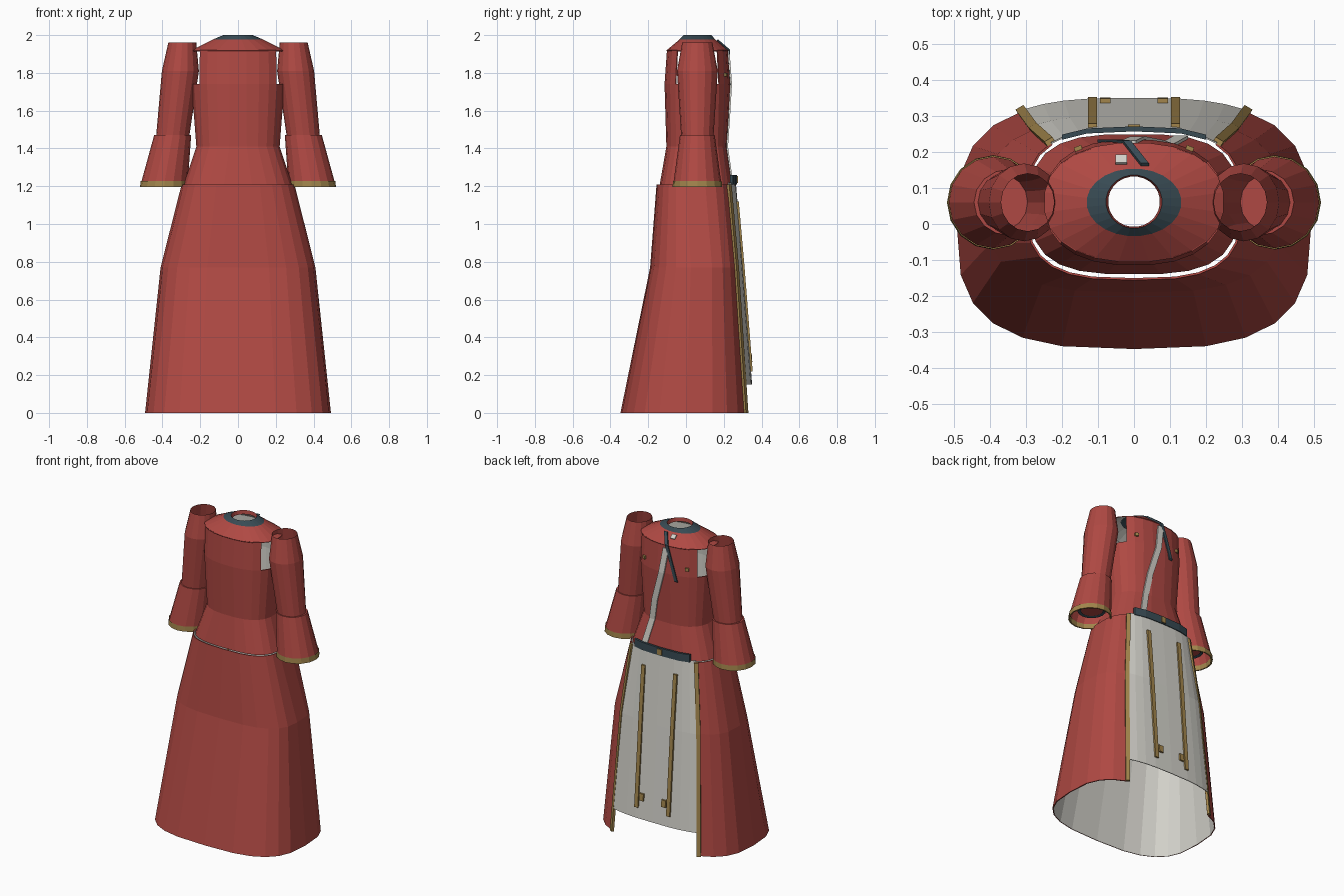
import bpy, bmesh, math
from mathutils import Vector

if "Cube" in bpy.data.objects:
    bpy.data.objects.remove(bpy.data.objects["Cube"])


def material(name, rgb):
    m = bpy.data.materials.new(name)
    m.diffuse_color = (*rgb, 1)
    m.use_nodes = True
    m.node_tree.nodes["Principled BSDF"].inputs["Base Color"].default_value = m.diffuse_color
    return m


RED = material("red cloth", (0.43, 0.066, 0.056))
GREY = material("pale lining", (0.66, 0.65, 0.60))
TEAL = material("dark teal", (0.040, 0.070, 0.088))
GOLD = material("dull gold", (0.36, 0.235, 0.072))


def make(name, bm, mats, recalc=False):
    if recalc:
        bmesh.ops.recalc_face_normals(bm, faces=bm.faces)
    me = bpy.data.meshes.new(name)
    bm.to_mesh(me)
    bm.free()
    for m in mats:
        me.materials.append(m)
    ob = bpy.data.objects.new(name, me)
    bpy.context.collection.objects.link(ob)
    return ob


def oval(ring, t):
    """Point on a squarish oval; ring = z, half width, front y, back y, exponent."""
    z, rx, y0, y1, n = ring
    c, s = math.cos(t), math.sin(t)
    x = math.copysign(abs(c) ** (2 / n), c) * rx
    y = math.copysign(abs(s) ** (2 / n), s) * (y1 - y0) / 2
    return Vector((x, (y0 + y1) / 2 + y, z))


def back_y(rings, x, z):
    """Back surface depth of a body at x, z."""
    for a, b in zip(rings, rings[1:]):
        if a[0] <= z <= b[0]:
            f = (z - a[0]) / (b[0] - a[0])
            _, rx, y0, y1, n = [p + (q - p) * f for p, q in zip(a, b)]
            return (y0 + y1) / 2 + (1 - min(1, abs(x) / rx) ** n) ** (1 / n) * (y1 - y0) / 2
    return rings[-1][3]


def loft(name, sections, mats, closed=True, keep=None, cap=False, rule=None):
    bm = bmesh.new()
    rows = [[bm.verts.new(p) for p in s] for s in sections]
    n = len(rows[0])
    for i, (a, b) in enumerate(zip(rows, rows[1:])):
        for j in range(n if closed else n - 1):
            k = (j + 1) % n
            if keep and not keep(i, (a[j].co + a[k].co) / 2):
                continue
            f = bm.faces.new((a[j], a[k], b[k], b[j]))
            f.material_index = rule(i) if rule else 0
    if cap:
        bm.faces.new(rows[0][::-1])
    return make(name, bm, mats)


def lined(ob, thickness=0.006):
    mod = ob.modifiers.new("lining", 'SOLIDIFY')
    mod.thickness = thickness
    mod.offset = -1
    mod.material_offset = 1
    return ob


def mirrored(ob):
    ob.modifiers.new("mirror", 'MIRROR').use_bisect_axis[0] = False
    return ob


def band(name, pts, width, thick, mat):
    """Flat bar swept along points; width and thick are full-size vectors."""
    w, t = Vector(width) / 2, Vector(thick) / 2
    bm = bmesh.new()
    rows = [[bm.verts.new(Vector(p) + d) for d in (-w - t, w - t, w + t, -w + t)] for p in pts]
    for a, b in zip(rows, rows[1:]):
        for j in range(4):
            bm.faces.new((a[j], a[(j + 1) % 4], b[(j + 1) % 4], b[j]))
    bm.faces.new(rows[0])
    bm.faces.new(rows[-1])
    return make(name, bm, [mat], True)


def steps(a, b, n):
    return [a + (b - a) * i / n for i in range(n + 1)]


# Skirt, open at the back
SKIRT = [(0.0, 0.492, -0.347, 0.345, 3), (0.77, 0.41, -0.19, 0.29, 3), (1.21, 0.30, -0.156, 0.262, 3)]
OPEN = [math.radians(d) for d in (60, 57, 48)]
lined(loft("skirt", [[oval(r, t) for t in steps(math.pi - o, 2 * math.pi + o, 20)]
                     for r, o in zip(SKIRT, OPEN)], [RED, GREY], closed=False))

# Pale back panel filling the opening
PANEL = [(0.15, 0.478, -0.316, 0.35, 3), (0.77, 0.412, -0.19, 0.302, 3), (1.22, 0.30, -0.155, 0.264, 3)]
lined(loft("back_panel", [[oval(r, t) for t in steps(o, math.pi - o, 8)]
                          for r, o in zip(PANEL, OPEN)], [GREY, GREY], closed=False), 0.004)

# Gold edging of the opening
edge = [oval(r, o) + Vector((0.004, 0.004, 0)) for r, o in zip(SKIRT, OPEN)]
mirrored(band("skirt_trim", edge, (0.022, -0.013, 0), (0.008, 0.013, 0), GOLD))

# Gold stripes and tabs on the panel
stripe = [(0.115, back_y(PANEL, 0.115, z) + 0.004, z) for z in (0.22, 0.5, 0.77, 1.0, 1.12)]
mirrored(band("panel_stripe", stripe, (0.026, 0, 0), (0, 0.012, 0), GOLD))
tab = [(0.08, back_y(PANEL, 0.08, z) + 0.004, z) for z in (0.27, 0.315)]
mirrored(band("panel_tab", tab, (0.03, 0, 0), (0, 0.014, 0), GOLD))

# Bodice with armholes
TORSO = [(1.21, 0.288, -0.140, 0.250, 3), (1.41, 0.222, -0.105, 0.220, 2.6),
         (1.74, 0.248, -0.115, 0.235, 2.4), (1.92, 0.245, -0.102, 0.222, 2.4)]
TURN = [math.radians(7.5 + 15 * i) for i in range(24)]
lined(loft("bodice", [[oval(r, t) for t in TURN] for r in TORSO], [RED, GREY],
           keep=lambda i, c: i < 2 or abs(c.x) < 0.2))

# Shoulder yoke, and collar around the neck hole
YOKE = [(1.918, 0.25, -0.106, 0.226, 2.3), (1.978, 0.132, -0.034, 0.154, 2)]
lined(loft("shoulder_yoke", [[oval(r, t) for t in TURN] for r in YOKE], [RED, GREY]), 0.004)
NECK = [(1.978, 0.132, -0.034, 0.154, 2), (2.0, 0.078, -0.012, 0.136, 2), (1.975, 0.072, -0.008, 0.132, 2)]
loft("collar", [[oval(r, t) for t in TURN] for r in NECK], [TEAL, RED], rule=lambda i: i)


# Sleeves: rings are z, centre x, half width, half depth
def tube(name, rings, mats, **kw):
    return mirrored(loft(name, [[Vector((cx + rx * math.cos(a), 0.06 + ry * math.sin(a), z))
                                 for a in steps(0, 2 * math.pi, 16)[:-1]]
                                for z, cx, rx, ry in rings], mats, **kw))


tube("sleeve", [(1.26, 0.375, 0.08, 0.08), (1.47, 0.345, 0.088, 0.086),
                (1.81, 0.305, 0.098, 0.108), (1.96, 0.295, 0.074, 0.08)], [RED], cap=True)
tube("wrist_band", [(1.255, 0.376, 0.066, 0.066), (1.25, 0.377, 0.084, 0.084),
                    (1.285, 0.372, 0.084, 0.084)], [TEAL])
tube("cuff", [(1.215, 0.39, 0.124, 0.127), (1.47, 0.346, 0.098, 0.092), (1.47, 0.345, 0.088, 0.086)], [RED])
tube("cuff_trim", [(1.225, 0.388, 0.118, 0.121), (1.195, 0.39, 0.120, 0.123),
                   (1.195, 0.391, 0.128, 0.131), (1.228, 0.389, 0.126, 0.129)], [GOLD])

# Belt and buckle
belt = [(x, back_y(SKIRT, x, 1.21) + 0.002, 1.235) for x in (-0.2, -0.13, 0, 0.13, 0.2)]
band("belt", belt, (0, 0, 0.05), (0, 0.014, 0), TEAL)
band("buckle", [(0, 0.27, 1.217), (0, 0.27, 1.253)], (0.032, 0, 0), (0, 0.012, 0), GOLD)


# Sashes lying on the back
def on_back(x, z):
    return (x, back_y(TORSO, x, z) + 0.004, z)


band("pale_sash", [on_back(x, z) for x, z in
                   ((-0.015, 1.90), (0.01, 1.74), (0.065, 1.55), (0.09, 1.41), (0.13, 1.25))],
     (0.04, 0, 0), (0, 0.009, 0), GREY)
band("dark_sash", [(0.03, 0.165, 1.975), (-0.02, 0.228, 1.921), on_back(-0.05, 1.83), on_back(-0.09, 1.70)],
     (0.022, 0, 0), (0, 0.008, 0.006), TEAL)

# Small tag on the yoke and gold buttons on the back
band("yoke_tag", [(-0.035, 0.168, 1.972), (-0.035, 0.19, 1.953)], (0.032, 0, 0), (0, 0.005, 0.006), GREY)
b = on_back(0.155, 1.79)
mirrored(band("back_button", [(b[0], b[1], 1.78), (b[0], b[1], 1.80)], (0.02, -0.008, 0), (0.004, 0.012, 0), GOLD))
